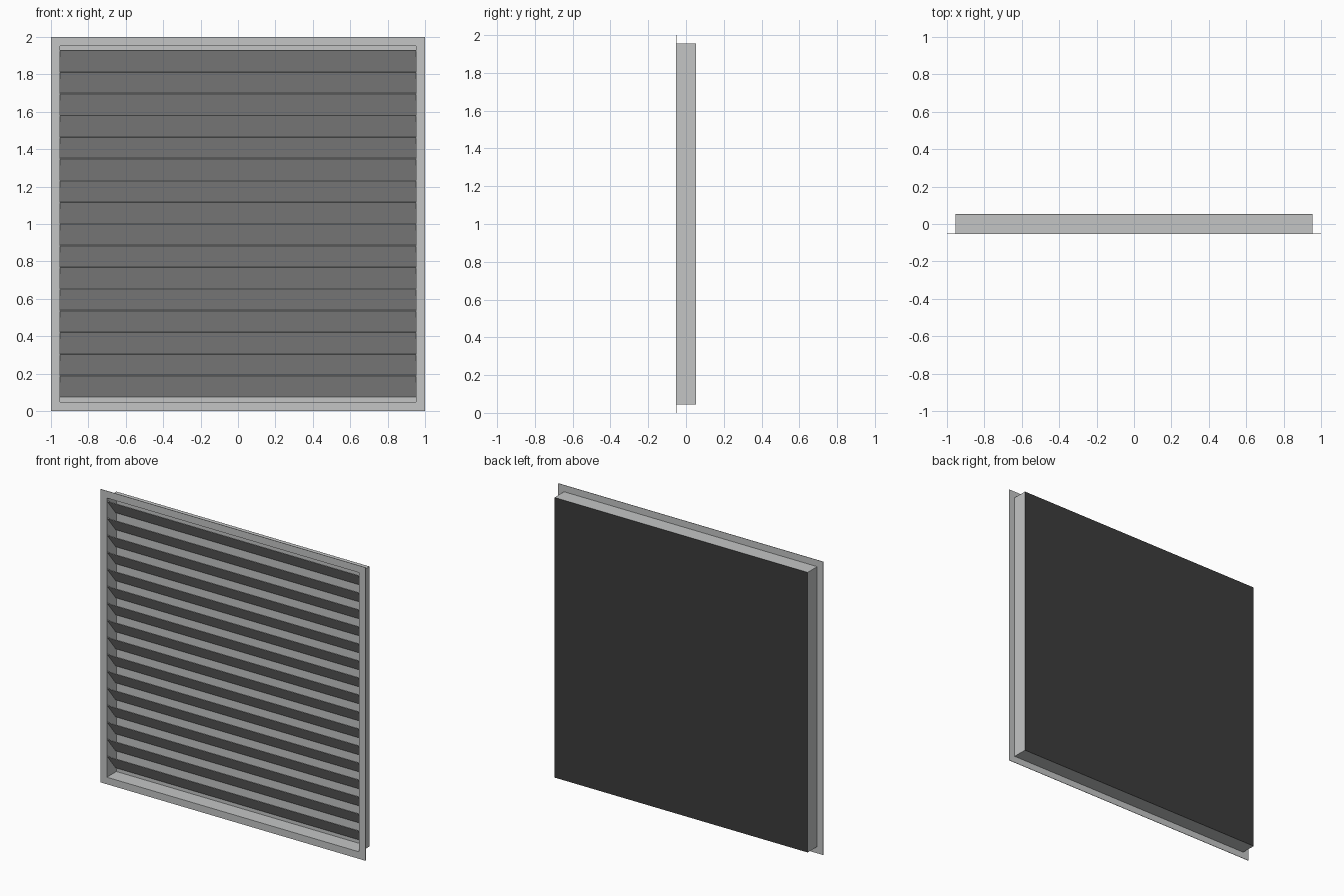
import bpy
import bmesh
from mathutils import Vector

cube = bpy.data.objects.get("Cube")
if cube:
    bpy.data.objects.remove(cube, do_unlink=True)

HALF = 0.955           # half width of the sleeve
FRONT, BACK = -0.053, 0.053
MID = 1.0              # centre height
SLATS = 16
TOP, PITCH = 1.93, 0.116


def material(name, rgb):
    mat = bpy.data.materials.new(name)
    mat.use_nodes = True
    color = (*rgb, 1.0)
    mat.diffuse_color = color
    mat.node_tree.nodes["Principled BSDF"].inputs["Base Color"].default_value = color
    return mat


metal = material("light grey metal", (0.55, 0.56, 0.56))
dark = material("dark backing", (0.045, 0.045, 0.045))


def make_object(name, bm, *mats):
    bmesh.ops.recalc_face_normals(bm, faces=bm.faces)
    mesh = bpy.data.meshes.new(name)
    bm.to_mesh(mesh)
    bm.free()
    for mat in mats:
        mesh.materials.append(mat)
    obj = bpy.data.objects.new(name, mesh)
    bpy.context.collection.objects.link(obj)
    return obj


def square_ring(name, inner, outer, y0, y1):
    """Square tube running along y, centred on the opening."""
    bm = bmesh.new()
    loops = []
    for r, y in ((inner, y0), (outer, y0), (outer, y1), (inner, y1)):
        loops.append([bm.verts.new((sx * r, y, MID + sz * r))
                      for sx, sz in ((-1, -1), (1, -1), (1, 1), (-1, 1))])
    for i in range(4):
        a, b = loops[i], loops[(i + 1) % 4]
        for j in range(4):
            k = (j + 1) % 4
            bm.faces.new((a[j], a[k], b[k], b[j]))
    return make_object(name, bm, metal)


# Thin front flange and the sleeve behind it
square_ring("front_flange", HALF - 0.003, 1.0, FRONT, FRONT + 0.003)
square_ring("sleeve", HALF - 0.003, HALF, FRONT, BACK - 0.001)

# Back panel: light inside, dark on the outside
bm = bmesh.new()
bmesh.ops.create_cube(bm, size=1)
bmesh.ops.scale(bm, vec=(2 * HALF, 0.004, 2 * HALF), verts=bm.verts)
bmesh.ops.translate(bm, vec=(0, BACK - 0.002, MID), verts=bm.verts)
bmesh.ops.recalc_face_normals(bm, faces=bm.faces)
for face in bm.faces:
    face.material_index = 0 if face.normal.y < -0.5 else 1
make_object("back_panel", bm, metal, dark)

# Slanted slats, high at the front and low at the back
front_edge = Vector((0, FRONT + 0.004, 0))
back_edge = Vector((0, BACK - 0.012, -PITCH + 0.005))
across = Vector((0, 0.003, 0.003))
section = (front_edge, back_edge, back_edge + across, front_edge + across)
for n in range(SLATS):
    bm = bmesh.new()
    offset = Vector((0, 0, TOP - 0.003 - n * PITCH))
    left, right = ([bm.verts.new(p + offset + Vector((x, 0, 0))) for p in section]
                   for x in (HALF - 0.002, 0.002 - HALF))
    bm.faces.new(left)
    bm.faces.new(right)
    for i in range(4):
        j = (i + 1) % 4
        bm.faces.new((left[i], left[j], right[j], right[i]))
    make_object(f"slat_{n + 1}", bm, metal)
